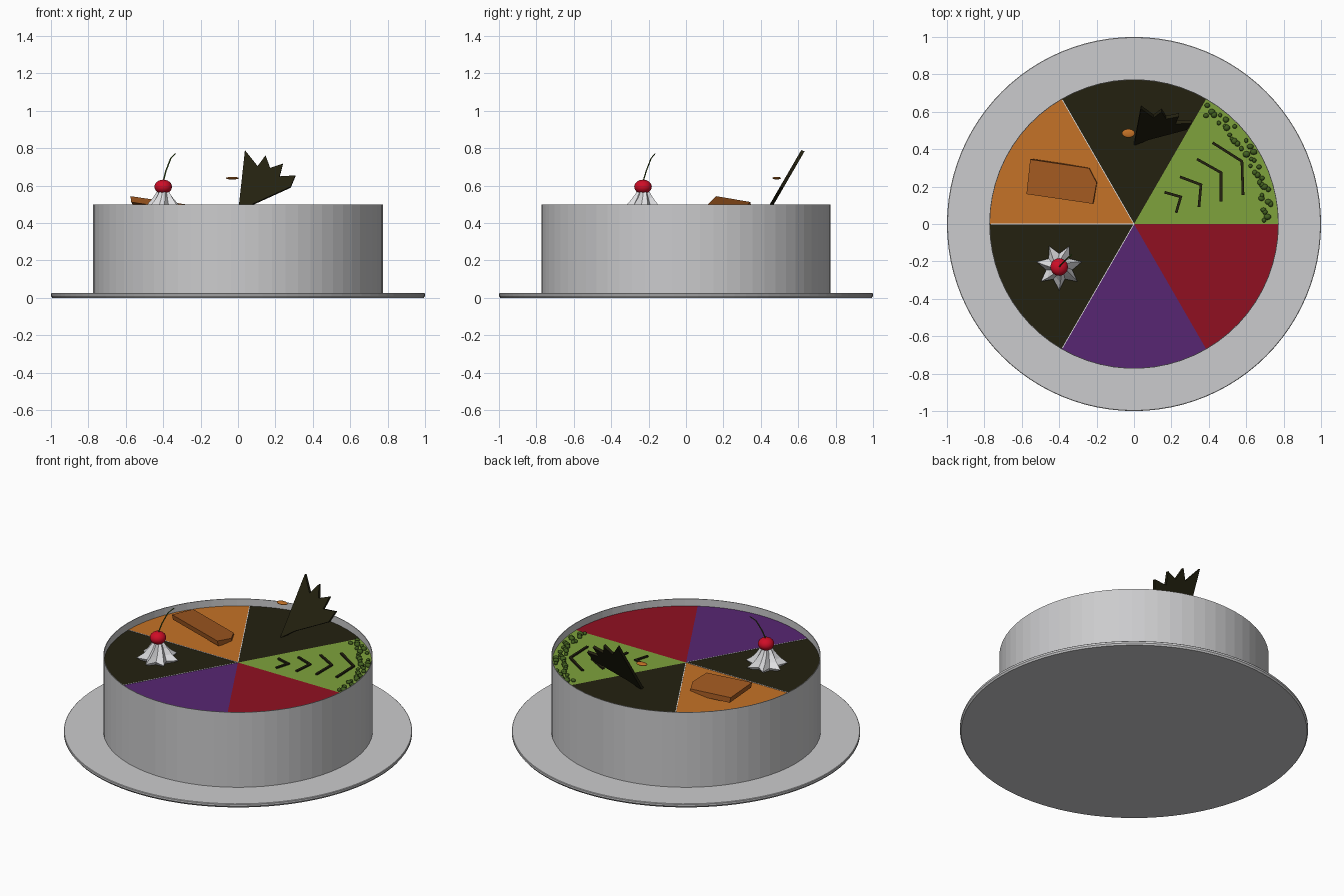
import bpy, bmesh, math, random
from mathutils import Vector

if "Cube" in bpy.data.objects:
    bpy.data.objects.remove(bpy.data.objects["Cube"])

random.seed(4)
TOP = 0.455      # height of the slice surface
SIDES = 66       # wall facets, 11 per slice


def mat(name, r, g, b):
    m = bpy.data.materials.new(name)
    m.diffuse_color = (r, g, b, 1)
    m.use_nodes = True
    m.node_tree.nodes["Principled BSDF"].inputs["Base Color"].default_value = m.diffuse_color
    return m


silver = mat("silver", 0.6, 0.6, 0.61)
white = mat("cream white", 0.78, 0.78, 0.8)
dark = mat("dark chocolate", 0.017, 0.015, 0.005)
orange = mat("orange", 0.56, 0.17, 0.02)
green = mat("pistachio green", 0.21, 0.36, 0.045)
red = mat("berry red", 0.28, 0.005, 0.015)
purple = mat("purple", 0.095, 0.019, 0.17)
brown = mat("caramel brown", 0.36, 0.1, 0.015)
leaf = mat("deep green", 0.055, 0.115, 0.014)
cherry_red = mat("cherry red", 0.62, 0.004, 0.02)


def finish(bm, name, material, smooth=False):
    bmesh.ops.recalc_face_normals(bm, faces=bm.faces[:])
    me = bpy.data.meshes.new(name)
    bm.to_mesh(me)
    bm.free()
    me.materials.append(material)
    for p in me.polygons:
        p.use_smooth = smooth
    ob = bpy.data.objects.new(name, me)
    bpy.context.collection.objects.link(ob)
    return ob


def circle(r, z, n):
    return [Vector((r * math.cos(2 * math.pi * i / n),
                    r * math.sin(2 * math.pi * i / n), z)) for i in range(n)]


def loft(name, rings, material, caps=True, closed=False):
    """Bridge rings of equal point count."""
    bm = bmesh.new()
    vs = [[bm.verts.new(p) for p in r] for r in rings]
    n = len(rings[0])
    pairs = list(zip(vs, vs[1:])) + ([(vs[-1], vs[0])] if closed else [])
    for a, b in pairs:
        for i in range(n):
            j = (i + 1) % n
            bm.faces.new((a[i], a[j], b[j], b[i]))
    if caps:
        bm.faces.new(vs[0])
        bm.faces.new(vs[-1])
    return finish(bm, name, material)


def slab(name, points, offset, material):
    """Outline of 3D points thickened along an offset vector."""
    pts = [Vector(p) for p in points]
    return loft(name, [pts, [p + Vector(offset) for p in pts]], material)


def blob(bm, loc, scale, sub=None):
    if sub:
        vs = bmesh.ops.create_icosphere(bm, subdivisions=sub, radius=1)["verts"]
    else:
        vs = bmesh.ops.create_uvsphere(bm, u_segments=20, v_segments=12, radius=1)["verts"]
    for v in vs:
        v.co = Vector([v.co[k] * scale[k] + loc[k] for k in range(3)])


# Plate and open-topped cake wall
loft("plate", [circle(0.993, 0, 96), circle(1, 0.01, 96), circle(1, 0.022, 96),
               circle(0.997, 0.025, 96)], silver)
loft("cake_wall", [circle(0.774, 0.02, SIDES), circle(0.774, 0.5, SIDES),
                   circle(0.77, 0.5, SIDES), circle(0.77, 0.02, SIDES)],
     silver, caps=False, closed=True)

# Six slices
slices = [("green", green), ("back_dark", dark), ("orange", orange),
          ("left_dark", dark), ("purple", purple), ("red", red)]
for k, (label, m) in enumerate(slices):
    arc = [(0.7705 * math.cos(a), 0.7705 * math.sin(a), TOP)
           for a in (math.pi / 3 * (k + i / 11) for i in range(12))]
    slab(label + "_slice", [(0, 0, TOP)] + arc, (0, 0, -0.02), m)

# Pale seams between the left slices
for k in (2, 3, 4):
    a = math.pi / 3 * k
    d = Vector((math.cos(a), math.sin(a), 0))
    s = Vector((-d.y, d.x, 0)) * 0.002
    z = Vector((0, 0, TOP))
    slab("slice_seam", [z - s, z + d * 0.765 - s, z + d * 0.765 + s, z + s],
         (0, 0, 0.002), white)

# Tilted caramel piece
outline = [(-0.575, 0.16), (-0.22, 0.108), (-0.2, 0.22), (-0.24, 0.298), (-0.555, 0.345)]
slab("caramel_piece", [(x, y, 0.543 - 0.17 * (x + 0.57) - 0.15 * (y - 0.16))
                       for x, y in outline], (0.004, 0.004, -0.032), brown)

# Cream swirl as a seven-pointed star loft
CX, CY = -0.4, -0.23
rings = []
for z, tip, valley, twist in ((0.455, 0.1, 0.07, 0), (0.47, 0.125, 0.072, 0),
                              (0.5, 0.085, 0.055, 0.08), (0.535, 0.056, 0.038, 0.18),
                              (0.565, 0.036, 0.026, 0.28)):
    ring = []
    for i in range(14):
        r = valley if i % 2 else tip
        a = -math.pi / 2 + math.pi * i / 7 + twist
        ring.append(Vector((CX + r * math.cos(a), CY + r * math.sin(a), z)))
    rings.append(ring)
loft("cream_swirl", rings, white)

# Cherry
bm = bmesh.new()
blob(bm, (CX, CY, 0.594), (0.047, 0.047, 0.038))
finish(bm, "cherry", cherry_red, True)


# Cherry stem
stem_path = [(-0.4, -0.23, 0.62), (-0.385, -0.212, 0.68), (-0.36, -0.187, 0.745),
             (-0.334, -0.165, 0.772)]
loft("cherry_stem", [[c + Vector(p) for c in circle(0.004, 0, 6)] for p in stem_path], leaf)

# Jagged chocolate fan leaning back
fan = [(0.0, 0.45), (0.037, 0.79), (0.105, 0.705), (0.147, 0.762), (0.172, 0.695),
       (0.24, 0.718), (0.222, 0.65), (0.307, 0.655), (0.282, 0.595), (0.08, 0.503)]
slab("chocolate_fan", [(x, 0.448 + (z - 0.5) * 0.58, z) for x, z in fan],
     (0, 0.018, -0.006), dark)

# Small orange drop
bm = bmesh.new()
blob(bm, (-0.03, 0.485, 0.64), (0.035, 0.023, 0.007))
finish(bm, "orange_drop", orange, True)

# Chevrons on the green slice
chevrons = [((0.42, 0.435), (0.577, 0.335), (0.583, 0.155)),
            ((0.337, 0.347), (0.465, 0.275), (0.465, 0.12)),
            ((0.246, 0.252), (0.358, 0.21), (0.347, 0.09)),
            ((0.163, 0.17), (0.25, 0.145), (0.225, 0.06))]
for pts in chevrons:
    a, b, c = (Vector((x, y, TOP)) for x, y in pts)
    n1 = (b - a).cross(Vector((0, 0, 1))).normalized() * 0.007
    n2 = (c - b).cross(Vector((0, 0, 1))).normalized() * 0.007
    m = (n1 + n2) * (0.007 ** 2 / (0.007 ** 2 + n1.dot(n2)))
    slab("chevron", [a - n1, b - m, c - n2, c + n2, b + m, a + n1], (0, 0, 0.009), dark)

# Nut crumbs along the outer edge of the green slice
bm = bmesh.new()
for i in range(38):
    a = math.radians(1.5 + 57.5 * (i + random.random() * 0.6) / 38)
    r = random.uniform(0.69, 0.75)
    s = random.uniform(0.011, 0.017)
    blob(bm, (r * math.cos(a), r * math.sin(a), TOP + 0.006),
         (s * random.uniform(0.8, 1.3), s, s * 0.9), 2)
finish(bm, "nut_crumbs", leaf, True)
